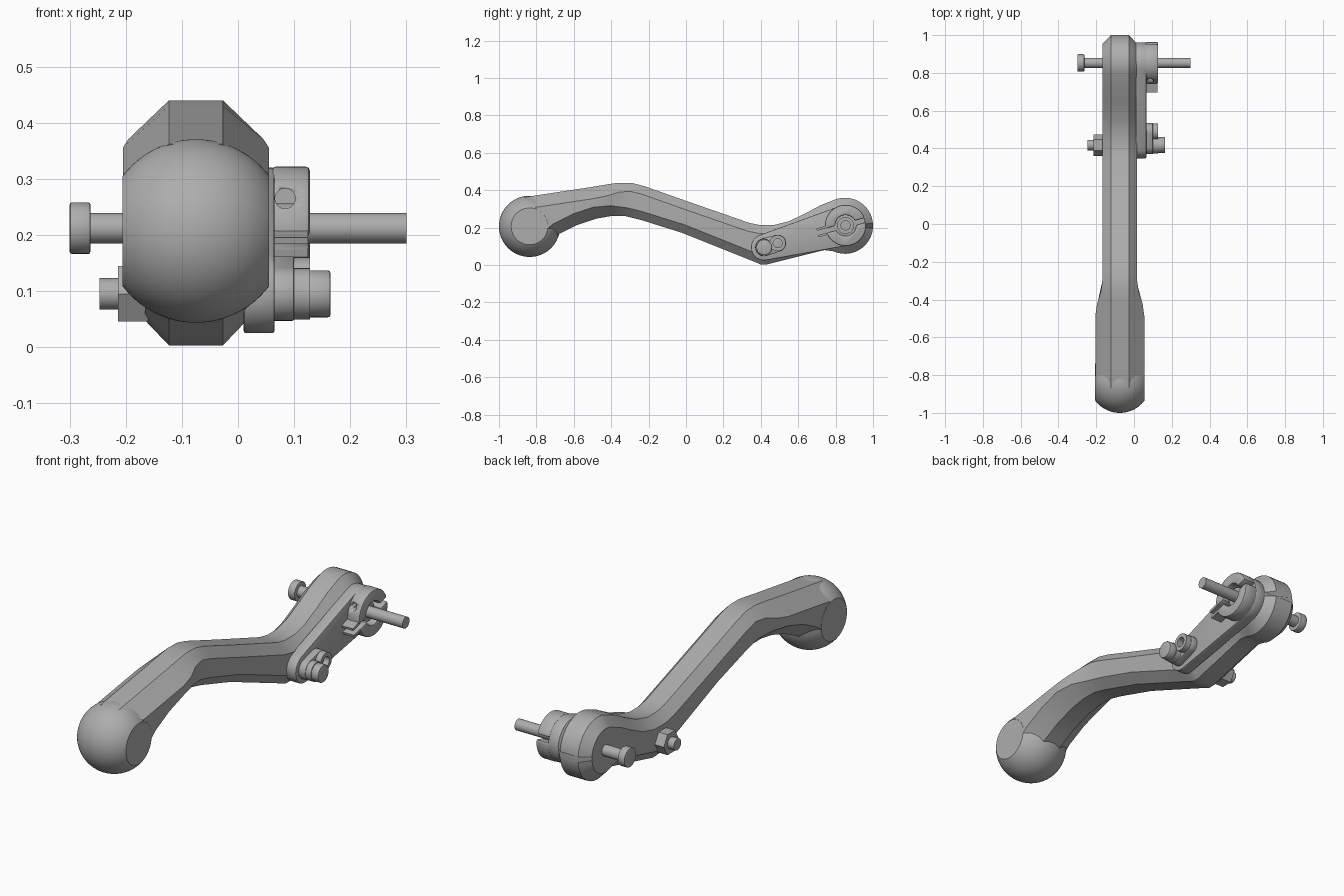
import bpy, bmesh, math
from mathutils import Vector, Matrix

cube = bpy.data.objects.get("Cube")
if cube:
    bpy.data.objects.remove(cube, do_unlink=True)

GREY = (0.42, 0.42, 0.42, 1)
mat = bpy.data.materials.new("plain grey")
mat.use_nodes = True
mat.diffuse_color = GREY
mat.node_tree.nodes["Principled BSDF"].inputs["Base Color"].default_value = GREY

CX = -0.075                 # middle plane of the lever
PIVOT = (0.853, 0.212)      # y, z of the pivot axis
BOLT = (0.418, 0.095)       # y, z of the lower bolt
PIN = (0.49, 0.117)         # y, z of the small pin


def finish(bm, name, angle=30, bevel=0.0):
    bmesh.ops.recalc_face_normals(bm, faces=bm.faces)
    me = bpy.data.meshes.new(name)
    bm.to_mesh(me)
    bm.free()
    me.materials.append(mat)
    ob = bpy.data.objects.new(name, me)
    bpy.context.collection.objects.link(ob)
    bpy.ops.object.select_all(action='DESELECT')
    ob.select_set(True)
    bpy.context.view_layer.objects.active = ob
    if bevel:
        mod = ob.modifiers.new("soft edge", 'BEVEL')
        mod.width, mod.segments, mod.limit_method = bevel, 2, 'ANGLE'
        mod.angle_limit = math.radians(50)
        bpy.ops.object.modifier_apply(modifier=mod.name)
    bpy.ops.object.shade_smooth_by_angle(angle=math.radians(angle))
    return ob


def arc(c, r, a0, a1, n):
    steps = [math.radians(a0 + (a1 - a0) * i / n) for i in range(n + 1)]
    return [(c[0] + r * math.cos(a), c[1] + r * math.sin(a)) for a in steps]


def prism(name, outline, x0, x1, bevel=0.0):
    """Extrude a closed (y, z) outline along x."""
    bm = bmesh.new()
    face = bm.faces.new([bm.verts.new((x0, y, z)) for y, z in outline])
    new = bmesh.ops.extrude_face_region(bm, geom=[face])["geom"]
    bmesh.ops.translate(bm, vec=(x1 - x0, 0, 0),
                        verts=[v for v in new if isinstance(v, bmesh.types.BMVert)])
    return finish(bm, name, 30, bevel)


def rod(name, c, r, x0, x1, sides=32, bevel=0.0):
    return prism(name, arc(c, r, 0, 360, sides)[:-1], x0, x1, bevel)


def link(c0, r0, c1, r1):
    """Outline wrapped around two circles."""
    dy, dz = c1[0] - c0[0], c1[1] - c0[1]
    base = math.degrees(math.atan2(dz, dy))
    t = math.degrees(math.acos((r0 - r1) / math.hypot(dy, dz)))
    return (arc(c1, r1, base - t, base + t, 20)
            + arc(c0, r0, base + t, base + 360 - t, 20))


# Lever body: matching top and bottom points, ending in the round pivot
top = [(-.87, .362), (-.6, .403), (-.5, .418), (-.43, .43), (-.36, .44), (-.29, .439),
       (-.22, .421), (0, .343), (.34, .225), (.4, .213), (.47, .214), (.55, .234),
       (.64, .277), (.72, .32)]
bottom = [(-.84, .06), (-.68, .165), (-.58, .215), (-.48, .248), (-.4, .262), (-.32, .261),
          (-.24, .241), (-.02, .172), (.36, .02), (.4, .003), (.43, .003), (.55, .033),
          (.65, .058), (.74, .08)]
end = (0.85, 0.21)
top += arc(end, 0.15, 115, 5, 12)
bottom += arc(end, 0.15, -115, -5, 12)


def grip(y):
    """1 in the wide grip, 0 in the narrow shaft."""
    return min(1, max(0, (-0.33 - y) / 0.12))


def inset(loop):
    out = []
    for i, p in enumerate(loop):
        p, a, b = Vector(p), Vector(loop[i - 1]), Vector(loop[(i + 1) % len(loop)])
        d0, d1 = (p - a).normalized(), (b - p).normalized()
        n = Vector((d0.y + d1.y, -d0.x - d1.x)).normalized()
        depth = 0.045 + 0.018 * grip(p.x)
        out.append(p + n * depth / max(0.7, n.dot(Vector((d0.y, -d0.x)))))
    return out


inner = inset(top + bottom[::-1])
n = len(top)
inner_top, inner_bottom = inner[:n], inner[n:][::-1]
bm = bmesh.new()
rings = []
for t, it, ib, b in zip(top, inner_top, inner_bottom, bottom):
    half = [(0.048, t), (None, it), (None, ib), (0.048, b)]
    ring = []
    for side, pts in ((1, half), (-1, half[::-1])):
        for w, (y, z) in pts:
            w = w or 0.091 + 0.039 * grip(y)
            ring.append(bm.verts.new((CX + side * w, y, z)))
    rings.append(ring)
for r0, r1 in zip(rings, rings[1:]):
    for i in range(8):
        j = (i + 1) % 8
        bm.faces.new((r0[i], r0[j], r1[j], r1[i]))
bm.faces.new(rings[0])
bm.faces.new(rings[-1])
finish(bm, "lever_body", 25)

# Ball end with flattened sides
bm = bmesh.new()
bmesh.ops.create_uvsphere(bm, u_segments=64, v_segments=40, radius=0.1635,
                          matrix=Matrix.Translation((CX, -0.8365, 0.207)))
for s in (1, -1):
    cut = bmesh.ops.bisect_plane(bm, geom=bm.verts[:] + bm.edges[:] + bm.faces[:],
                                 plane_co=(CX + s * 0.1305, 0, 0), plane_no=(s, 0, 0),
                                 clear_outer=True)["geom_cut"]
    bmesh.ops.contextual_create(bm, geom=[e for e in cut if isinstance(e, bmesh.types.BMEdge)])
finish(bm, "ball_end")

# Side plate and the boss that carries the bolt and pin
prism("side_plate", link(BOLT, 0.07, PIVOT, 0.108), 0.01, 0.065, 0.004)
prism("bolt_boss", link(BOLT, 0.048, PIN, 0.045), 0.06, 0.1, 0.003)
rod("bolt_collar", BOLT, 0.046, 0.1, 0.128)
rod("bolt_head", BOLT, 0.042, 0.12, 0.165, 32, 0.005)
pin_ring = arc(PIN, 0.043, 0, 360, 32) + arc(PIN, 0.024, 360, 0, 32)
prism("pin_sleeve", pin_ring, 0.095, 0.128)

# Nut and thread end on the other side
rod("hex_nut", BOLT, 0.057, -0.214, -0.16, 6)
rod("thread_end", BOLT, 0.028, -0.247, -0.2)

# Pivot bolt
rod("pivot_bolt", PIVOT, 0.027, -0.28, 0.3)
rod("pivot_bolt_head", PIVOT, 0.046, -0.3, -0.263, 32, 0.004)
rod("pivot_hub", PIVOT, 0.045, 0.06, 0.1)

# Split clamp: two C-shaped halves with thin ears beside the slot
TILT = 15
halves = []
for name, turn in (("clamp_upper", 0), ("clamp_lower", 180)):
    a = TILT + turn
    shell = arc(PIVOT, 0.11, a + 6, a + 174, 28) + arc(PIVOT, 0.055, a + 168, a + 12, 20)
    halves.append(prism(name, shell, 0.06, 0.128, 0.012))
axis = Vector((math.cos(math.radians(TILT)), math.sin(math.radians(TILT))))
up = Vector((-axis.y, axis.x))
for name, lift in (("ear_upper", 0.012), ("ear_lower", -0.024)):
    corners = [(-0.155, 0), (-0.09, 0), (-0.09, 0.012), (-0.155, 0.012)]
    prism(name, [Vector(PIVOT) + axis * u + up * (lift + v) for u, v in corners], 0.062, 0.125)

# Round screw hole in the front of the upper clamp half
bm = bmesh.new()
bmesh.ops.create_cone(bm, cap_ends=True, segments=24, radius1=0.018, radius2=0.018, depth=0.14,
                      matrix=Matrix.Translation((0.084, 0.75, 0.265)) @ Matrix.Rotation(math.pi / 2, 4, 'X'))
cutter = finish(bm, "hole_cutter")
cutter.hide_render = True
bpy.context.view_layer.objects.active = halves[0]
mod = halves[0].modifiers.new("screw hole", 'BOOLEAN')
mod.object, mod.solver = cutter, 'EXACT'
bpy.ops.object.modifier_apply(modifier=mod.name)
bpy.data.objects.remove(cutter, do_unlink=True)
